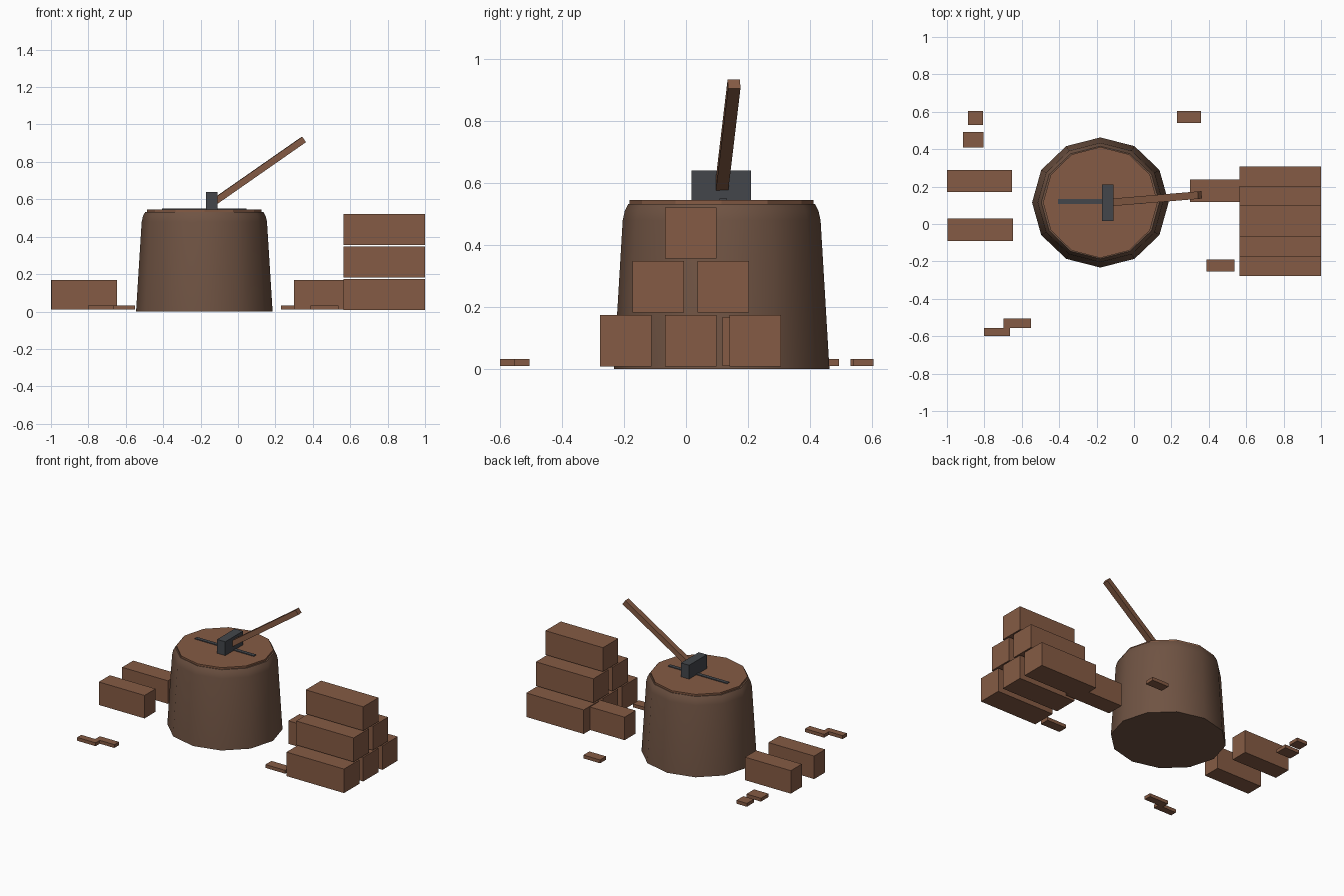
import bpy, bmesh, math
from mathutils import Vector

if "Cube" in bpy.data.objects:
    bpy.data.objects.remove(bpy.data.objects["Cube"])


def material(name, rgb):
    m = bpy.data.materials.new(name)
    m.diffuse_color = (*rgb, 1)
    m.use_nodes = True
    m.node_tree.nodes["Principled BSDF"].inputs["Base Color"].default_value = m.diffuse_color
    return m


WOOD = material("cut wood", (0.235, 0.105, 0.058))
BARK = material("bark", (0.160, 0.087, 0.056))
METAL = material("dark iron", (0.056, 0.061, 0.070))


def make(name, bm, mat):
    bmesh.ops.recalc_face_normals(bm, faces=bm.faces[:])
    me = bpy.data.meshes.new(name)
    bm.to_mesh(me)
    bm.free()
    me.materials.append(mat)
    ob = bpy.data.objects.new(name, me)
    bpy.context.collection.objects.link(ob)
    return ob


def box(name, x, y, z, mat):
    """Box from (min, max) ranges."""
    bm = bmesh.new()
    bmesh.ops.create_cube(bm, size=1)
    for v in bm.verts:
        v.co = Vector([(a + b) / 2 + c * (b - a) for c, (a, b) in zip(v.co, (x, y, z))])
    return make(name, bm, mat)


def lathe(name, profile, squash, mat, sides=12):
    """Stack of slightly squashed rings around the stump axis, capped at both ends."""
    bm = bmesh.new()
    rings = []
    for r, z in profile:
        rings.append([bm.verts.new((-0.18 + r * math.cos(a), 0.115 + squash * r * math.sin(a), z))
                      for a in (math.tau * i / sides for i in range(sides))])
    for lo, hi in zip(rings, rings[1:]):
        for i in range(sides):
            j = (i + 1) % sides
            bm.faces.new((lo[i], lo[j], hi[j], hi[i]))
    bm.faces.new(rings[0])
    bm.faces.new(rings[-1])
    return make(name, bm, mat)


# Chopping stump with bark, rounded shoulder and cut top
stump = lathe("stump", [(0.365, 0.0), (0.335, 0.48), (0.328, 0.51), (0.316, 0.533)], 0.953, BARK)
bpy.context.view_layer.objects.active = stump
stump.select_set(True)
bpy.ops.object.shade_smooth_by_angle(angle=math.radians(40))
lathe("stump_top", [(0.306, 0.528), (0.306, 0.545)], 0.97, WOOD)

# Split in the top
box("split", (-0.405, 0.045), (0.108, 0.133), (0.54, 0.55), METAL)

# Axe: head and slanted handle
box("axe_head", (-0.171, -0.109), (0.017, 0.21), (0.545, 0.64), METAL)
start, end = Vector((-0.14, 0.114, 0.577)), Vector((0.352, 0.155, 0.92))
handle = box("axe_handle", (0, (end - start).length), (-0.020, 0.020), (-0.0175, 0.0175), WOOD)
d = end - start
handle.location = start
handle.rotation_euler = (0, -math.atan2(d.z, math.hypot(d.x, d.y)), math.atan2(d.y, d.x))

# Stacked firewood: rows of 3, 2 and 1
for row in range(3):
    for i in range(3 - row):
        yc = 0.015 + (i - (2 - row) / 2) * 0.209
        z0 = 0.009 + row * 0.174
        box(f"stacked_log_{row}_{i}", (0.563, 1.0), (yc - 0.083, yc + 0.083), (z0, z0 + 0.165), WOOD)

# Loose split logs
for i, (x, y) in enumerate([(-1.0, 0.17), (-0.996, -0.09), (0.30, 0.118)]):
    box(f"loose_log_{i}", (x, x + 0.348), (y, y + 0.12), (0.01, 0.168), WOOD)

# Wood chips: x range, y range
chips = [((-0.887, -0.807), (0.53, 0.605)), ((-0.915, -0.805), (0.41, 0.493)),
         ((-0.803, -0.663), (-0.60, -0.555)), ((-0.697, -0.552), (-0.555, -0.505)),
         ((0.23, 0.357), (0.54, 0.605)), ((0.387, 0.537), (-0.255, -0.19))]
for i, (x, y) in enumerate(chips):
    box(f"chip_{i}", x, y, (0.01, 0.033), WOOD)
